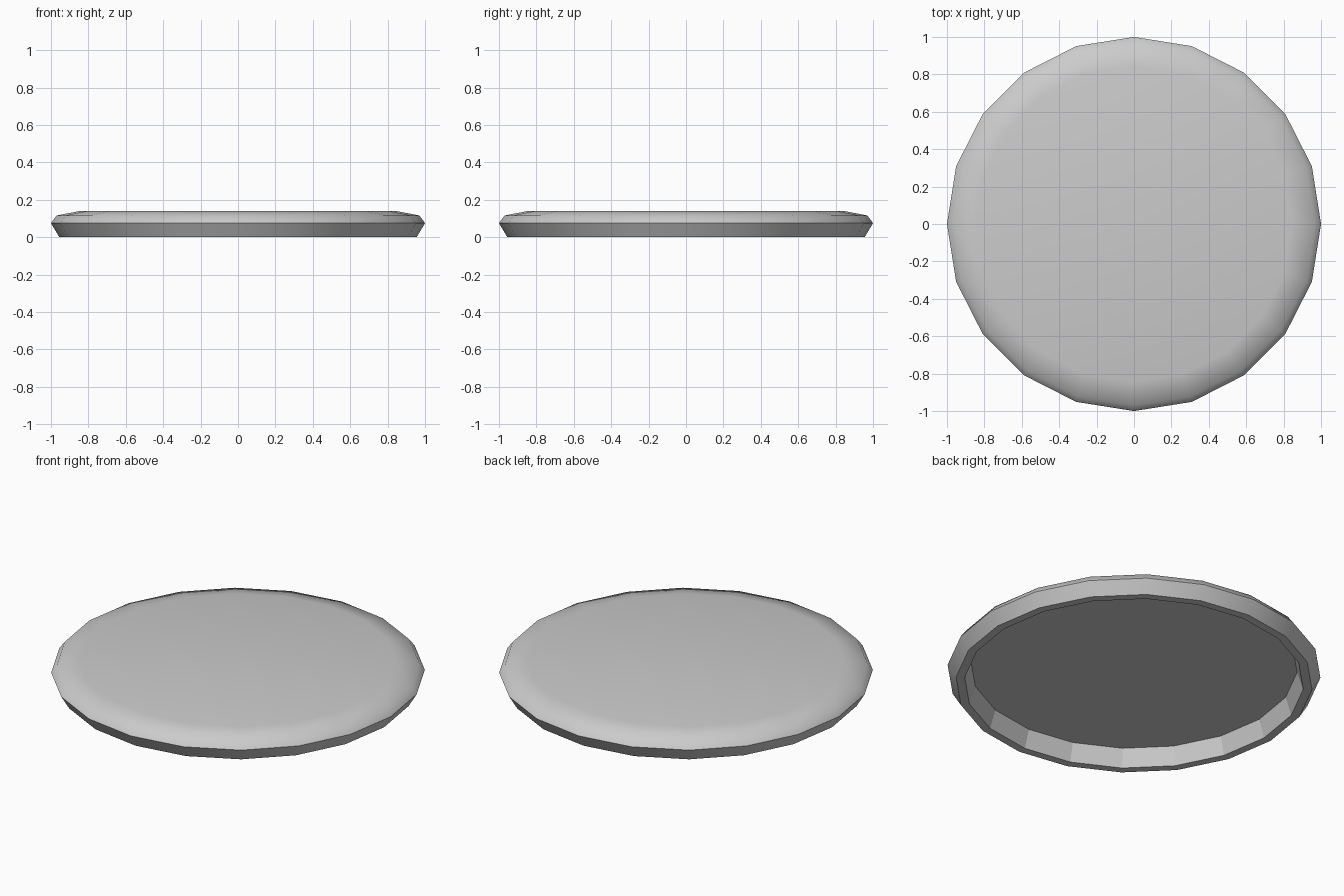
import bpy, bmesh, math

if "Cube" in bpy.data.objects:
    bpy.data.objects.remove(bpy.data.objects["Cube"])

SIDES = 20
# Profile (radius, height): recess ceiling, underside rim, outer rim, top
PROFILE = [(0.875, 0.103), (0.908, 0.0), (0.955, 0.0),
           (1.0, 0.075), (0.97, 0.116), (0.845, 0.14)]

bm = bmesh.new()
rings = []
for r, z in PROFILE:
    rings.append([bm.verts.new((r * math.cos(2 * math.pi * i / SIDES),
                                r * math.sin(2 * math.pi * i / SIDES), z))
                  for i in range(SIDES)])

# Bands between neighbouring rings
inner_faces = []
for k, (a, b) in enumerate(zip(rings, rings[1:])):
    for i in range(SIDES):
        j = (i + 1) % SIDES
        f = bm.faces.new((a[i], a[j], b[j], b[i]))
        if k == 0:
            inner_faces.append(f)

# Recess ceiling and top surface
bm.faces.new(rings[0])
bm.faces.new(rings[-1])
bmesh.ops.recalc_face_normals(bm, faces=bm.faces)
bm.faces.index_update()
flat = [f.index for f in inner_faces]

mesh = bpy.data.meshes.new("round_lid")
bm.to_mesh(mesh)
bm.free()
lid = bpy.data.objects.new("round_lid", mesh)
bpy.context.collection.objects.link(lid)

# Smooth outside, faceted recess wall
bpy.context.view_layer.objects.active = lid
lid.select_set(True)
bpy.ops.object.shade_smooth_by_angle(angle=math.radians(50))
for i in flat:
    mesh.polygons[i].use_smooth = False
